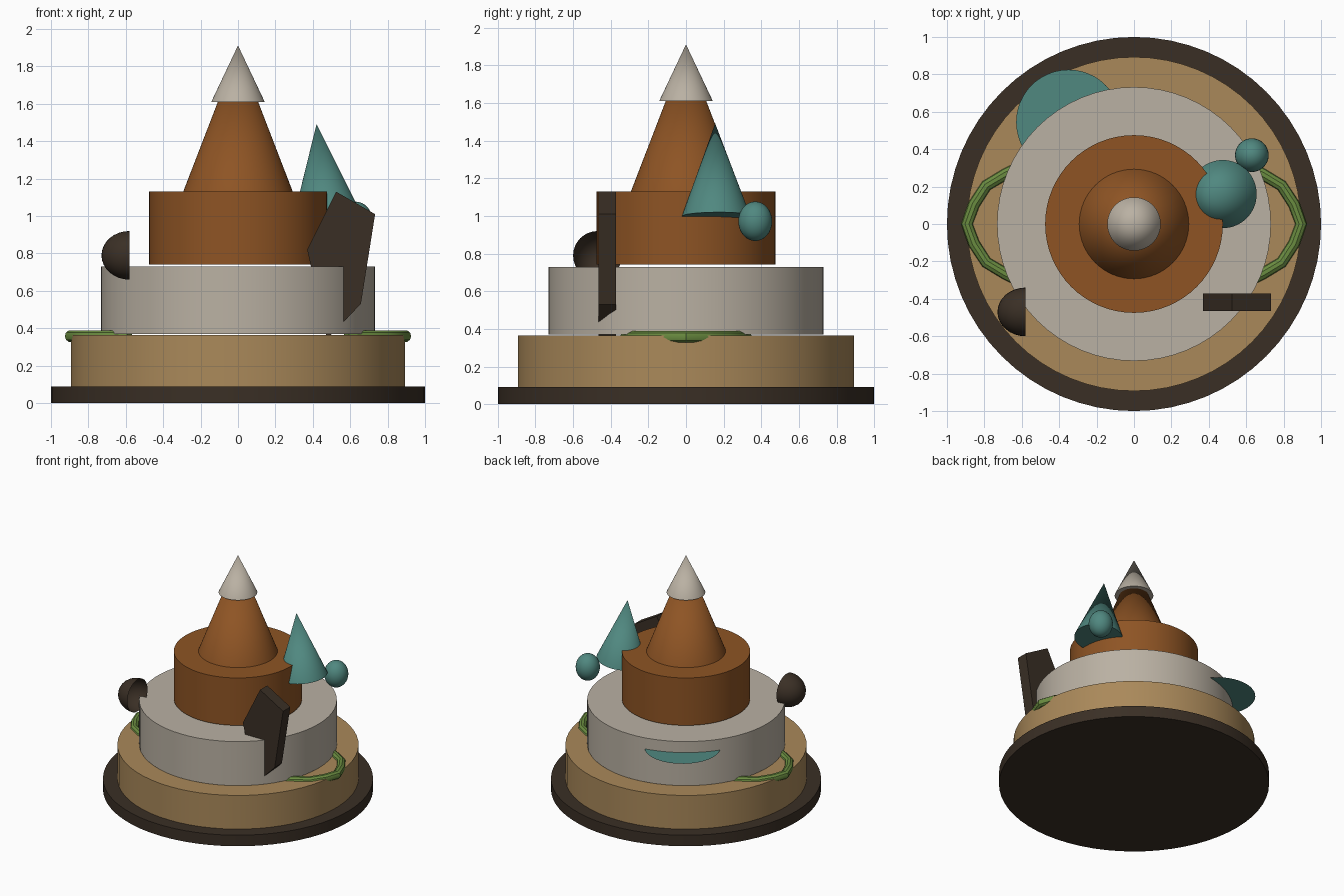
import bpy, bmesh, math
from mathutils import Vector, Matrix

if "Cube" in bpy.data.objects:
    bpy.data.objects.remove(bpy.data.objects["Cube"])


def material(name, rgb):
    lin = [((c / 255 + 0.055) / 1.055) ** 2.4 for c in rgb]
    m = bpy.data.materials.new(name)
    m.diffuse_color = (*lin, 1)
    m.use_nodes = True
    m.node_tree.nodes["Principled BSDF"].inputs["Base Color"].default_value = m.diffuse_color
    return m


DARK = material("dark_earth", (58, 47, 37))
TAN = material("tan_soil", (170, 137, 90))
STONE = material("pale_stone", (186, 177, 163))
CLAY = material("rust_clay", (142, 84, 36))
TEAL = material("teal", (80, 136, 128))
GREEN = material("vine_green", (106, 140, 64))


def add(name, bm, mat, smooth=True):
    bmesh.ops.recalc_face_normals(bm, faces=bm.faces)
    me = bpy.data.meshes.new(name)
    bm.to_mesh(me)
    bm.free()
    me.materials.append(mat)
    ob = bpy.data.objects.new(name, me)
    bpy.context.collection.objects.link(ob)
    if smooth:
        bpy.ops.object.select_all(action='DESELECT')
        ob.select_set(True)
        bpy.context.view_layer.objects.active = ob
        bpy.ops.object.shade_smooth_by_angle(angle=math.radians(35))
    return ob


def frustum(name, mat, base, tip, r1, r2, sides=64):
    """Cylinder or cone running from base to tip."""
    a, b = Vector(base), Vector(tip)
    d = b - a
    bm = bmesh.new()
    bmesh.ops.create_cone(bm, cap_ends=True, segments=sides, radius1=r1, radius2=r2, depth=d.length)
    rot = Vector((0, 0, 1)).rotation_difference(d).to_matrix().to_4x4()
    bm.transform(Matrix.Translation((a + b) / 2) @ rot)
    return add(name, bm, mat)


# Stacked round tiers
for name, mat, r, z0, z1 in [
    ("base_plate", DARK, 1.0, 0, 0.09),
    ("lower_tier", TAN, 0.893, 0.09, 0.365),
    ("middle_tier", STONE, 0.732, 0.37, 0.73),
    ("upper_tier", CLAY, 0.475, 0.742, 1.13),
]:
    frustum(name, mat, (0, 0, z0), (0, 0, z1), r, r)

# Peak and its pale cap
frustum("peak", CLAY, (0, 0, 1.13), (0, 0, 1.89), 0.293, 0)
frustum("peak_cap", STONE, (0, 0, 1.61), (0, 0, 1.912), 0.143, 0)

# Leaning teal cone
frustum("tree_cone", TEAL, (0.475, 0.16, 1.0), (0.42, 0.155, 1.492), 0.182, 0)

# Teal ball beside the cone
bm = bmesh.new()
bmesh.ops.create_uvsphere(bm, u_segments=32, v_segments=16, radius=1)
bm.transform(Matrix.Translation((0.63, 0.368, 0.972)) @ Matrix.Diagonal((0.09, 0.09, 0.105, 1)))
add("bush_ball", bm, TEAL)

# Thin pool sheet sticking out of the middle tier at the back
bm = bmesh.new()
bmesh.ops.create_circle(bm, cap_ends=True, segments=48, radius=0.28)
bm.transform(Matrix.Translation((-0.35, 0.545, 0.64)))
add("pool_sheet", bm, TEAL, False)

# Open half shell, mouth towards +x
bm = bmesh.new()
bmesh.ops.create_uvsphere(bm, u_segments=32, v_segments=16, radius=1)
bmesh.ops.delete(bm, geom=[v for v in bm.verts if v.co.x > 1e-4], context='VERTS')
bm.transform(Matrix.Translation((-0.58, -0.47, 0.79)) @ Matrix.Diagonal((0.15, 0.13, 0.13, 1)))
add("cave_shell", bm, DARK)

# Angular rock slab
bm = bmesh.new()
outline = [(0.525, 1.13), (0.733, 1.01), (0.657, 0.53), (0.476, 0.344), (0.37, 0.82)]
face = bm.faces.new([bm.verts.new((x, -0.465, z)) for x, z in outline])
ext = bmesh.ops.extrude_face_region(bm, geom=[face])
bmesh.ops.translate(bm, vec=(0, 0.093, 0), verts=[g for g in ext["geom"] if isinstance(g, bmesh.types.BMVert)])
add("rock_slab", bm, DARK, False)

# Vines looping over the ledge, one on each side
half = [(0.58, 0.32), (0.69, 0.265), (0.79, 0.205), (0.855, 0.105)]
path = half + [(0.893, 0)] + [(x, -y) for x, y in reversed(half)]
for side, s in (("right", 1), ("left", -1)):
    bm = bmesh.new()
    rings = []
    for i, (x, y) in enumerate(path):
        p, q = path[max(i - 1, 0)], path[min(i + 1, len(path) - 1)]
        t = Vector((q[0] - p[0], q[1] - p[1], 0)).normalized()
        n = Vector((t.y, -t.x, 0))
        rings.append([bm.verts.new((s * (x + n.x * 0.033 * math.cos(a)), y + n.y * 0.033 * math.cos(a),
                                    0.358 + 0.033 * math.sin(a)))
                      for a in [math.tau * k / 10 for k in range(10)]])
    for r0, r1 in zip(rings, rings[1:]):
        for k in range(10):
            j = (k + 1) % 10
            bm.faces.new((r0[k], r0[j], r1[j], r1[k]))
    bm.faces.new(rings[0])
    bm.faces.new(rings[-1])
    add("vine_" + side, bm, GREEN)
